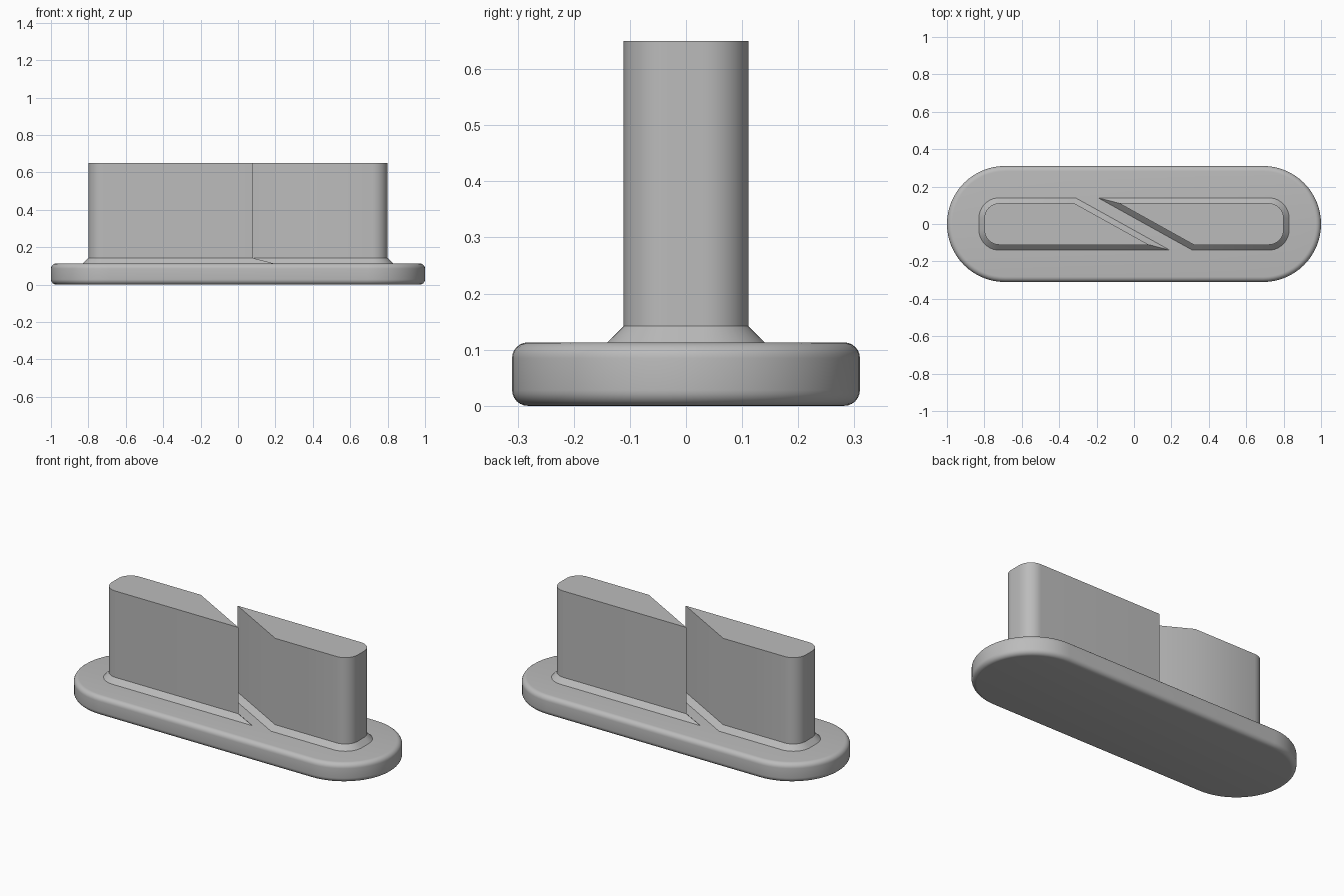
import bpy
import bmesh
from math import sin, cos, pi
from mathutils import Vector

cube = bpy.data.objects.get("Cube")
if cube:
    bpy.data.objects.remove(cube)

grey = bpy.data.materials.new("plain grey")
grey.use_nodes = True
GREY = (0.5, 0.5, 0.5, 1)
grey.diffuse_color = GREY
grey.node_tree.nodes["Principled BSDF"].inputs["Base Color"].default_value = GREY


def arc(cx, cy, r, start, end, steps):
    """Points along a circular arc, angles in quarter turns."""
    angles = [(start + (end - start) * i / steps) * pi / 2 for i in range(steps + 1)]
    return [Vector((cx + r * cos(a), cy + r * sin(a))) for a in angles]


def offset(outline, d):
    """Move a convex counter-clockwise outline outwards by d, with mitred corners."""
    result = []
    for i, p in enumerate(outline):
        a = (p - outline[i - 1]).normalized()
        b = (outline[(i + 1) % len(outline)] - p).normalized()
        n1, n2 = Vector((a.y, -a.x)), Vector((b.y, -b.x))
        result.append(p + (n1 + n2) * d / (1 + n1.dot(n2)))
    return result


def loft(name, outline, levels, turn=1):
    """Solid from stacked copies of an outline; levels are (outset, height)."""
    bm = bmesh.new()
    rings = [[bm.verts.new((p.x * turn, p.y * turn, z)) for p in offset(outline, d)]
             for d, z in levels]
    for low, high in zip(rings, rings[1:]):
        for i in range(len(low)):
            bm.faces.new((low[i - 1], low[i], high[i], high[i - 1]))
    bm.faces.new(rings[0][::-1])
    bm.faces.new(rings[-1])
    mesh = bpy.data.meshes.new(name)
    bm.to_mesh(mesh)
    bm.free()
    mesh.materials.append(grey)
    obj = bpy.data.objects.new(name, mesh)
    bpy.context.collection.objects.link(obj)
    bpy.ops.object.select_all(action='DESELECT')
    obj.select_set(True)
    bpy.context.view_layer.objects.active = obj
    bpy.ops.object.shade_smooth_by_angle(angle=pi / 6)


# Rounded base plate with filleted rims
R, BASE_TOP, FILLET = 0.31, 0.113, 0.028
stadium = arc(1 - R, 0, R, -1, 1, 32) + arc(R - 1, 0, R, 1, 3, 32)
fillet = [(FILLET * (sin(t * pi / 12) - 1), FILLET * (1 - cos(t * pi / 12))) for t in range(7)]
loft("base_plate", stadium, fillet + [(d, BASE_TOP - z) for d, z in reversed(fillet)])

# Two slant-ended posts with chamfered feet, half a turn apart
HALF, CORNER, FOOT, TOP = 0.111, 0.08, 0.029, 0.65
cx, cy = CORNER - 0.8, HALF - CORNER
post = [Vector((0.08, -HALF)), Vector((-0.32, HALF))]
post += arc(cx, cy, CORNER, 1, 2, 10) + arc(cx, -cy, CORNER, 2, 3, 10)
for name, turn in (("right_post", 1), ("left_post", -1)):
    loft(name, post, [(FOOT, BASE_TOP), (0, BASE_TOP + FOOT), (0, TOP)], turn)
